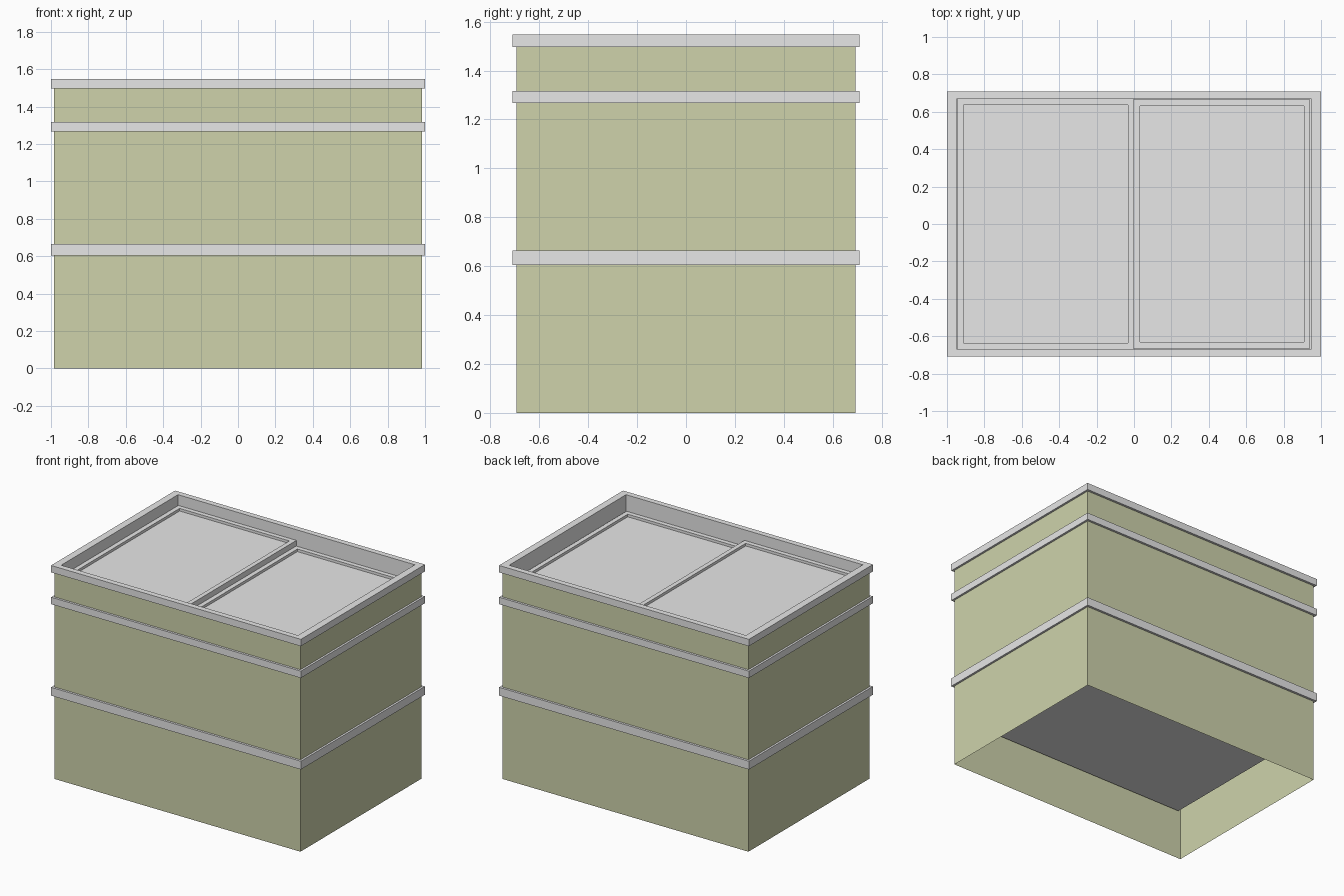
import bpy, bmesh

cube = bpy.data.objects.get("Cube")
if cube:
    bpy.data.objects.remove(cube, do_unlink=True)


def material(name, rgb):
    m = bpy.data.materials.new(name)
    m.use_nodes = True
    m.diffuse_color = (*rgb, 1)
    m.node_tree.nodes["Principled BSDF"].inputs["Base Color"].default_value = (*rgb, 1)
    return m


OLIVE = material("olive panel", (0.62, 0.65, 0.41))
GREY = material("light grey trim", (0.8, 0.8, 0.8))

# Half sizes in x and y
OUTER = (1.0, 0.709)
BODY = (0.985, 0.6925)
OPENING = (0.948, 0.668)
TOP = 1.547


def finish(name, bm, mat):
    mesh = bpy.data.meshes.new(name)
    bm.to_mesh(mesh)
    bm.free()
    mesh.materials.append(mat)
    obj = bpy.data.objects.new(name, mesh)
    bpy.context.collection.objects.link(obj)


def sweep(name, profile, mat, floor=False):
    """Carry a profile of (half size, height) around a rectangle."""
    bm = bmesh.new()
    loops = []
    for (hx, hy), z in profile:
        loops.append([bm.verts.new((sx * hx, sy * hy, z))
                      for sx, sy in ((-1, -1), (1, -1), (1, 1), (-1, 1))])
    for a, b in zip(loops, loops[1:]):
        for i in range(4):
            j = (i + 1) % 4
            bm.faces.new((a[i], a[j], b[j], b[i]))
    if floor:
        bm.faces.new(loops[-1])
    finish(name, bm, mat)


def band(name, z0, z1, inner):
    sweep(name, [(BODY, z0), (OUTER, z0), (OUTER, z1), (inner, z1)], GREY)


def lid(name, x0, x1, half_y, top):
    """Slab with a raised border around a sunken panel."""
    bm = bmesh.new()
    bmesh.ops.create_cube(bm, size=1)
    for v in bm.verts:
        v.co.x = x1 if v.co.x > 0 else x0
        v.co.y = half_y if v.co.y > 0 else -half_y
        v.co.z = top if v.co.z > 0 else top - 0.04
    bm.normal_update()
    panel = max(bm.faces, key=lambda f: f.normal.z)
    bmesh.ops.inset_region(bm, faces=[panel], thickness=0.033, use_even_offset=True)
    sunk = bmesh.ops.extrude_discrete_faces(bm, faces=[panel])["faces"][0]
    bmesh.ops.translate(bm, verts=sunk.verts, vec=(0, 0, -0.019))
    bmesh.ops.recalc_face_normals(bm, faces=bm.faces)
    finish(name, bm, GREY)


# Outer shell, open underneath
sweep("body_walls", [(BODY, 0), (BODY, 1.497)], OLIVE)

# Inner tub hanging from the rim, its floor visible from below
sweep("inner_tub", [(OPENING, TOP), (OPENING, 0.347)], GREY, floor=True)

# Trim bands and top rim
band("lower_band", 0.605, 0.665, BODY)
band("upper_band", 1.267, 1.317, BODY)
band("top_rim", 1.497, TOP, OPENING)

# Two sliding lids, one above the other
lid("upper_lid", -0.945, 0.0, 0.668, 1.47)
lid("lower_lid", 0.0, 0.942, 0.665, 1.43)
